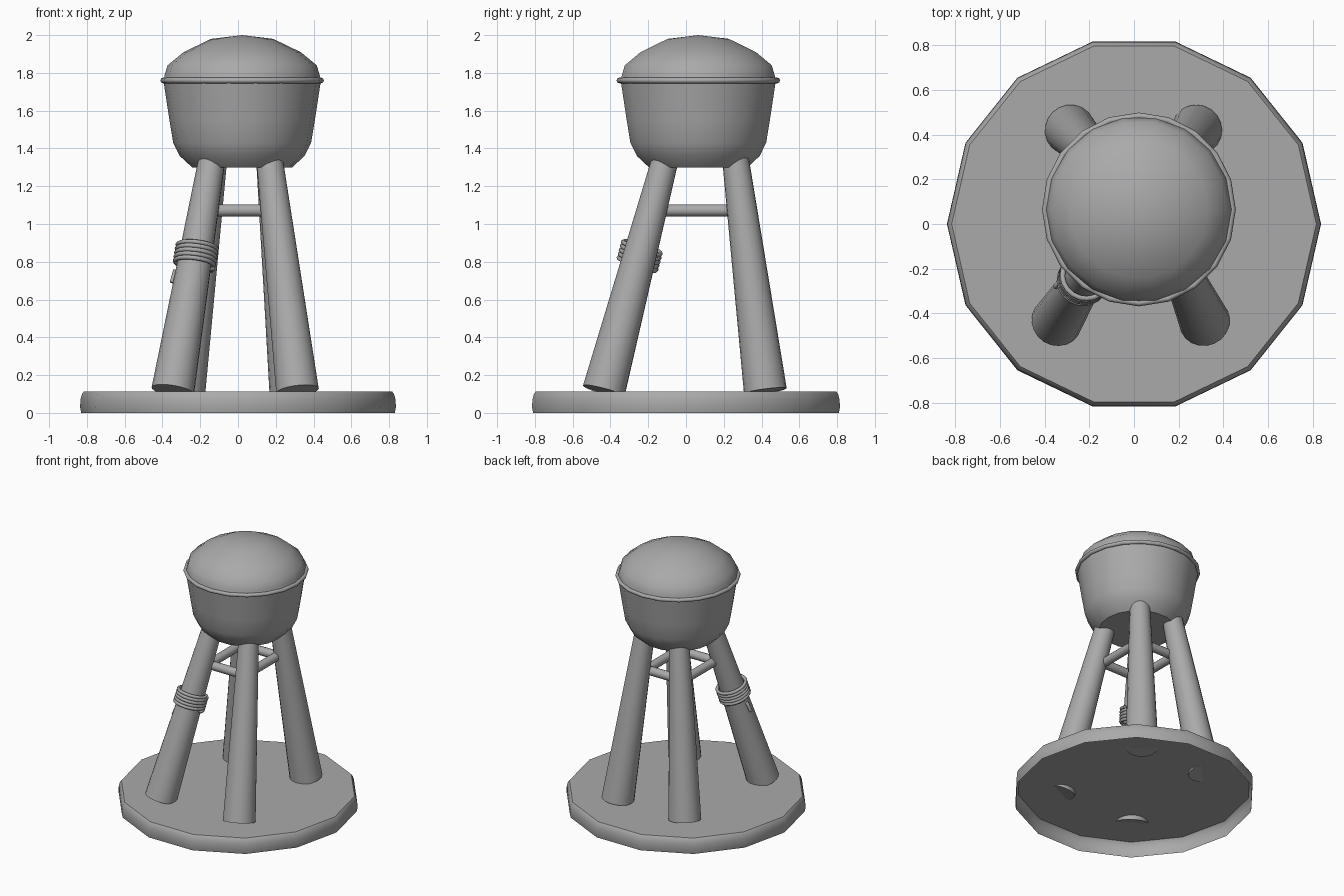
import bpy, bmesh, math
from mathutils import Vector

cube = bpy.data.objects.get("Cube")
if cube:
    bpy.data.objects.remove(cube, do_unlink=True)

grey = bpy.data.materials.new("plain grey")
grey.use_nodes = True
GREY = (0.4, 0.4, 0.4, 1)
grey.diffuse_color = GREY
grey.node_tree.nodes["Principled BSDF"].inputs["Base Color"].default_value = GREY


def finish(name, bm, angle=40):
    """Turn a bmesh into a named, smooth-shaded grey object."""
    bmesh.ops.recalc_face_normals(bm, faces=bm.faces)
    mesh = bpy.data.meshes.new(name)
    bm.to_mesh(mesh)
    bm.free()
    obj = bpy.data.objects.new(name, mesh)
    bpy.context.collection.objects.link(obj)
    mesh.materials.append(grey)
    bpy.ops.object.select_all(action="DESELECT")
    bpy.context.view_layer.objects.active = obj
    obj.select_set(True)
    bpy.ops.object.shade_smooth_by_angle(angle=math.radians(angle))
    return obj


def lathe(name, profile, sides, centre=(0, 0), angle=40):
    """Revolve (radius, height) points about a vertical axis."""
    bm = bmesh.new()
    verts = [bm.verts.new((r, 0, z)) for r, z in profile]
    edges = [bm.edges.new(pair) for pair in zip(verts, verts[1:])]
    bmesh.ops.spin(bm, geom=verts + edges, cent=(0, 0, 0), axis=(0, 0, 1),
                   angle=math.tau, steps=sides, use_duplicate=False)
    bmesh.ops.remove_doubles(bm, verts=bm.verts, dist=0.0005)
    bmesh.ops.translate(bm, verts=bm.verts, vec=(*centre, 0))
    return finish(name, bm, angle)


def rod(name, start, end, r_start, r_end, sides):
    """Tapered cylinder between two points."""
    a, b = Vector(start), Vector(end)
    bm = bmesh.new()
    bmesh.ops.create_cone(bm, cap_ends=True, segments=sides, radius1=r_start,
                          radius2=r_end, depth=(b - a).length)
    turn = (b - a).to_track_quat("Z", "Y").to_matrix()
    bmesh.ops.rotate(bm, verts=bm.verts, matrix=turn)
    bmesh.ops.translate(bm, verts=bm.verts, vec=(a + b) / 2)
    return finish(name, bm)


# Base: a shallow disc, open underneath
lathe("base", [(0.83, 0), (0.836, 0.03), (0.834, 0.07), (0.826, 0.1),
               (0.815, 0.114), (0, 0.114)], 14, angle=35)

# Tank, domed lid and rim
TANK = (0.022, 0.065)
lathe("tank", [(0, 1.3), (0.265, 1.3), (0.33, 1.36), (0.365, 1.43),
               (0.385, 1.55), (0.417, 1.76)], 18, TANK)
lathe("dome", [(0.417, 1.76), (0.41, 1.79), (0.395, 1.84), (0.31, 1.91),
               (0.165, 1.98), (0, 2.0)], 18, TANK)
rim = [(0.418 + 0.015 * math.cos(k * math.tau / 8),
        1.76 + 0.015 * math.sin(k * math.tau / 8)) for k in range(9)]
lathe("rim", rim, 20, TANK, 60)

# Four splayed, tapering legs
legs = {
    "front_right_leg": ((-0.345, -0.435, 0.117), (-0.135, -0.105, 1.36)),
    "front_left_leg": ((0.315, -0.435, 0.117), (0.165, -0.105, 1.36)),
    "back_right_leg": ((-0.285, 0.42, 0.117), (-0.125, 0.26, 1.36)),
    "back_left_leg": ((0.28, 0.42, 0.117), (0.165, 0.26, 1.36)),
}
for name, (foot, top) in legs.items():
    rod(name, foot, top, 0.114, 0.07, 20)

# Braces joining the legs in a square
corners = [(-0.15, -0.14), (0.16, -0.14), (0.16, 0.25), (-0.15, 0.25)]
for i, name in enumerate(("front", "left", "back", "right")):
    p, q = corners[i], corners[(i + 1) % 4]
    rod(name + "_brace", (*p, 1.072), (*q, 1.072), 0.032, 0.032, 12)

# Rope wound around the front right leg, with a loose end
foot, top = (Vector(p) for p in legs["front_right_leg"])
axis = (top - foot).normalized()
side = axis.cross(Vector((0, 1, 0))).normalized()
front = axis.cross(side)
middle = foot.lerp(top, 0.575)
TURNS, STEPS = 5, 20
path = [Vector((-0.35, -0.28, 0.69)), Vector((-0.335, -0.26, 0.75))]
for k in range(TURNS * STEPS + 1):
    t = k / (TURNS * STEPS)
    a = math.pi + k * math.tau / STEPS
    path.append(middle + axis * (t - 0.5) * 0.11
                + (side * math.cos(a) + front * math.sin(a)) * 0.104)

curve = bpy.data.curves.new("rope", "CURVE")
curve.dimensions = "3D"
curve.bevel_depth = 0.012
curve.bevel_resolution = 2
curve.use_fill_caps = True
spline = curve.splines.new("POLY")
spline.points.add(len(path) - 1)
for point, co in zip(spline.points, path):
    point.co = (*co, 1)
curve.materials.append(grey)
rope = bpy.data.objects.new("rope", curve)
bpy.context.collection.objects.link(rope)
